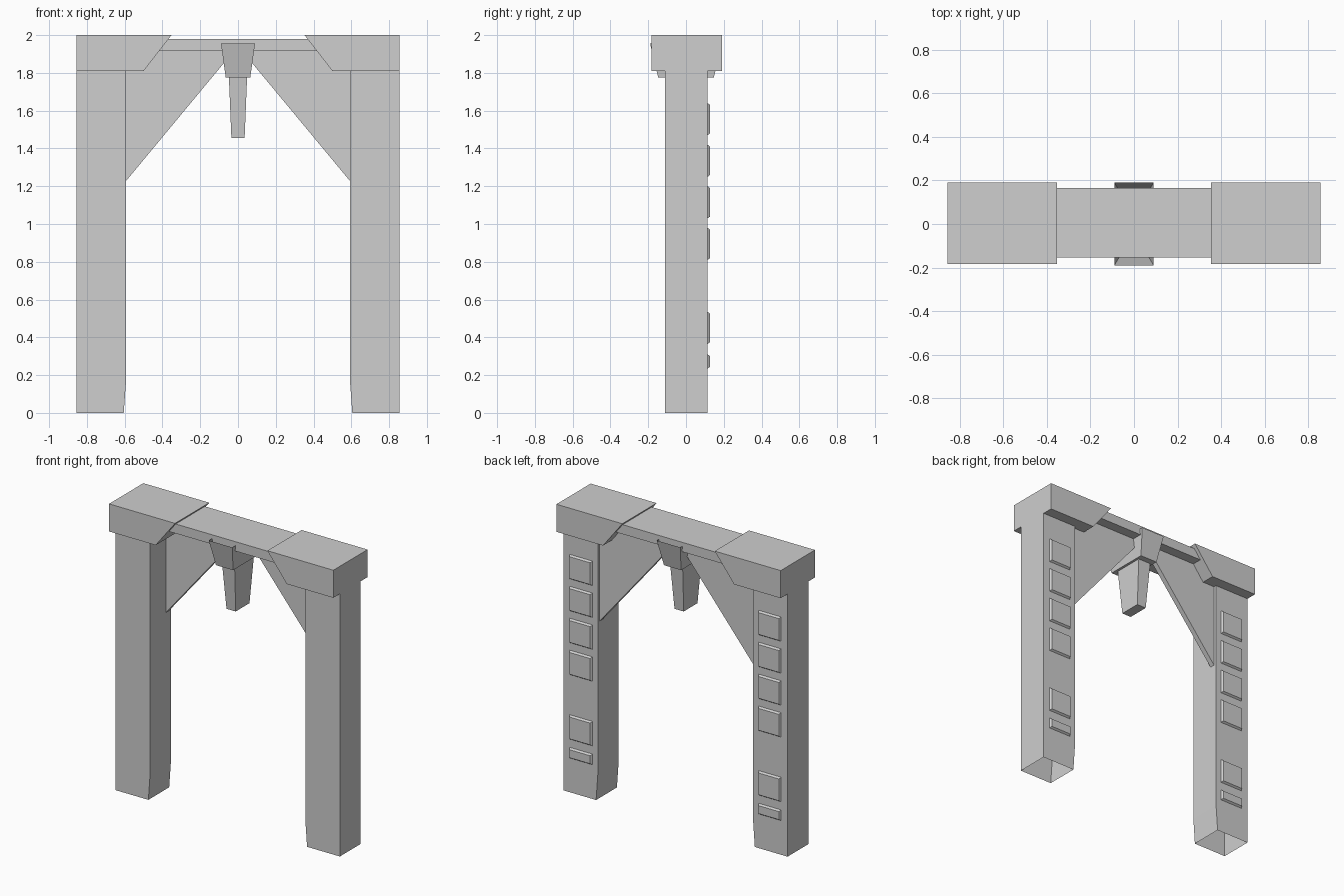
import bpy
import bmesh

cube = bpy.data.objects.get("Cube")
if cube:
    bpy.data.objects.remove(cube, do_unlink=True)

stone = bpy.data.materials.new("light_grey_stone")
stone.use_nodes = True
stone.diffuse_color = (0.62, 0.62, 0.62, 1)
stone.node_tree.nodes["Principled BSDF"].inputs["Base Color"].default_value = (0.62, 0.62, 0.62, 1)


def finish(name, bm, mirror, open_side):
    """Turn a bmesh into an object; open_side (+1 top, -1 bottom) removes that end face."""
    bmesh.ops.recalc_face_normals(bm, faces=bm.faces)
    if open_side:
        ends = [f for f in bm.faces if f.normal.z * open_side > 0.99]
        bmesh.ops.delete(bm, geom=ends, context='FACES')
    mesh = bpy.data.meshes.new(name)
    bm.to_mesh(mesh)
    bm.free()
    mesh.materials.append(stone)
    obj = bpy.data.objects.new(name, mesh)
    bpy.context.collection.objects.link(obj)
    if mirror:
        obj.modifiers.new("Mirror", 'MIRROR').use_axis[0] = True
    return obj


def loft(name, ring_a, ring_b, mirror=False, open_side=0):
    """Solid between two matching rings of points."""
    bm = bmesh.new()
    a = [bm.verts.new(p) for p in ring_a]
    b = [bm.verts.new(p) for p in ring_b]
    bm.faces.new(a)
    bm.faces.new(b[::-1])
    for i in range(len(a)):
        j = (i + 1) % len(a)
        bm.faces.new((a[i], b[i], b[j], a[j]))
    return finish(name, bm, mirror, open_side)


def profile(name, points, y0, y1, **kw):
    """Front (x, z) outline extruded from y0 to y1."""
    return loft(name, [(x, y0, z) for x, z in points],
                [(x, y1, z) for x, z in points], **kw)


def block(name, z0, half0, z1, half1, **kw):
    """Centred tapered block, given half sizes at bottom and top."""
    corners = ((-1, -1), (1, -1), (1, 1), (-1, 1))
    rings = [[(sx * h[0], sy * h[1], z) for sx, sy in corners]
             for z, h in ((z0, half0), (z1, half1))]
    return loft(name, *rings, **kw)


# Hollow-bottomed pillars, narrowed on the inside at the foot
profile("pillars", [(0.605, 0), (0.855, 0), (0.855, 1.81), (0.592, 1.81), (0.592, 0.18)],
        -0.112, 0.115, mirror=True, open_side=-1)

# Capitals with a slanted inner end
profile("capitals", [(0.5, 1.81), (0.855, 1.81), (0.855, 2), (0.352, 2)],
        -0.183, 0.19, mirror=True)

# Lintel between the capitals
profile("lintel", [(-0.5, 1.915), (0.5, 1.915), (0.5, 1.98), (-0.5, 1.98)], -0.153, 0.165)

# Triangular corner braces near the back
profile("corner_braces", [(0.595, 1.225), (0.595, 1.93), (0.01, 1.93)],
        0.06, 0.095, mirror=True)

# Open-topped keystone and the pendant below it
block("keystone", 1.775, (0.065, 0.147), 1.955, (0.09, 0.19), open_side=1)
block("pendant", 1.455, (0.035, 0.075), 1.775, (0.048, 0.105))

# Raised, chamfered panels on the back of the pillars
for z0, z1 in ((1.47, 1.64), (1.25, 1.42), (1.03, 1.2), (0.81, 0.98), (0.365, 0.535), (0.235, 0.31)):
    rings = []
    for y, inset in ((0.114, 0), (0.128, 0.01)):
        left, right, low, high = 0.632 + inset, 0.807 - inset, z0 + inset, z1 - inset
        rings.append([(left, y, low), (right, y, low), (right, y, high), (left, y, high)])
    loft("back_panel", *rings, mirror=True)
